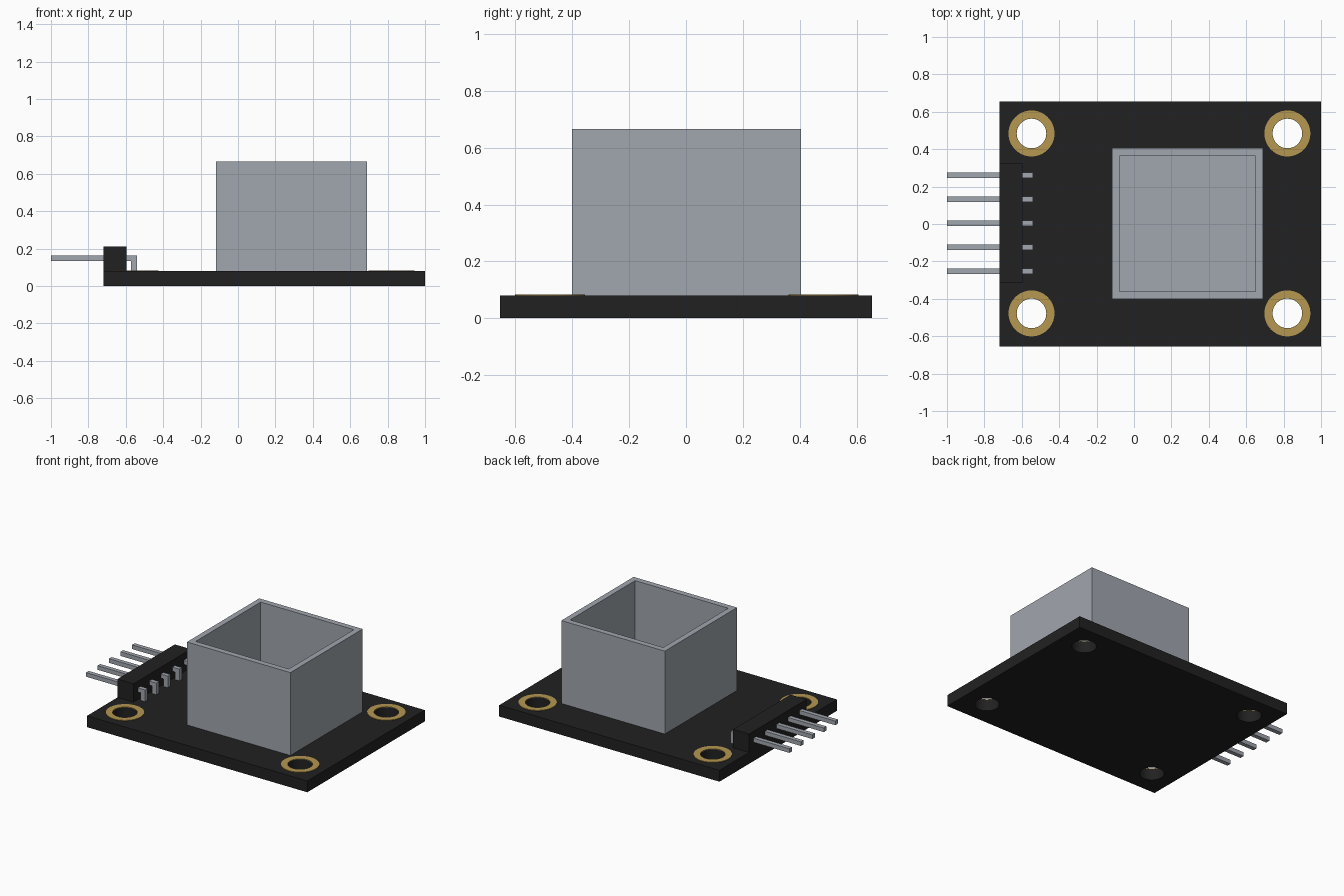
import bpy, bmesh
from math import radians
from mathutils import Matrix, Vector

cube = bpy.data.objects.get("Cube")
if cube:
    bpy.data.objects.remove(cube, do_unlink=True)


def material(name, rgb):
    m = bpy.data.materials.new(name)
    m.use_nodes = True
    m.diffuse_color = (*rgb, 1)
    m.node_tree.nodes["Principled BSDF"].inputs["Base Color"].default_value = (*rgb, 1)
    return m


BLACK = material("matte black", (0.0152, 0.0152, 0.0152))
GREY = material("light grey", (0.355, 0.385, 0.425))
GOLD = material("gold plating", (0.46, 0.31, 0.08))


def finish(name, bm, mat):
    bmesh.ops.recalc_face_normals(bm, faces=bm.faces)
    mesh = bpy.data.meshes.new(name)
    bm.to_mesh(mesh)
    bm.free()
    mesh.materials.append(mat)
    ob = bpy.data.objects.new(name, mesh)
    bpy.context.collection.objects.link(ob)
    return ob


def box(name, lo, hi, mat):
    lo, hi = Vector(lo), Vector(hi)
    bm = bmesh.new()
    bmesh.ops.create_cube(bm, size=1, matrix=Matrix.Translation((lo + hi) / 2)
                          @ Matrix.Diagonal((*(hi - lo), 1)))
    return finish(name, bm, mat)


def cylinder(bm, x, y, z0, z1, r):
    bmesh.ops.create_cone(bm, cap_ends=True, segments=48, radius1=r, radius2=r, depth=z1 - z0,
                          matrix=Matrix.Translation((x, y, (z0 + z1) / 2)))


def smooth(ob):
    bpy.ops.object.select_all(action='DESELECT')
    ob.select_set(True)
    bpy.context.view_layer.objects.active = ob
    bpy.ops.object.shade_smooth_by_angle(angle=radians(30))


def cut(ob, cutter):
    mod = ob.modifiers.new("cut", 'BOOLEAN')
    mod.operation, mod.solver, mod.object = 'DIFFERENCE', 'EXACT', cutter
    bpy.context.view_layer.objects.active = ob
    bpy.ops.object.modifier_apply(modifier=mod.name)


BOARD_TOP = 0.08
HOLES = [(x, y) for x in (-0.548, 0.82) for y in (-0.478, 0.484)]

# Circuit board, drilled at the four corners
board = box("circuit_board", (-0.72, -0.655, 0), (1, 0.655, BOARD_TOP), BLACK)
bm = bmesh.new()
for x, y in HOLES:
    cylinder(bm, x, y, -0.1, 0.2, 0.079)
drill = finish("drill", bm, BLACK)
cut(board, drill)
smooth(board)

# Gold rings around the mounting holes
for i, (x, y) in enumerate(HOLES):
    bm = bmesh.new()
    cylinder(bm, x, y, BOARD_TOP, BOARD_TOP + 0.004, 0.123)
    ring = finish(f"mounting_ring_{i + 1}", bm, GOLD)
    cut(ring, drill)
    smooth(ring)
bpy.data.objects.remove(drill, do_unlink=True)

# Open-topped sensor housing: inset the top, then push it down to form the well
housing = box("sensor_housing", (-0.118, -0.401, BOARD_TOP), (0.69, 0.405, 0.665), GREY)
bm = bmesh.new()
bm.from_mesh(housing.data)
top = max(bm.faces, key=lambda f: f.calc_center_median().z)
bmesh.ops.inset_region(bm, faces=[top], thickness=0.057)
well = bmesh.ops.extrude_face_region(bm, geom=[top])
bmesh.ops.translate(bm, vec=(0, 0, -0.53),
                    verts=[v for v in well["geom"] if isinstance(v, bmesh.types.BMVert)])
bmesh.ops.delete(bm, geom=[top], context='FACES_ONLY')
bmesh.ops.recalc_face_normals(bm, faces=bm.faces)
bm.to_mesh(housing.data)
bm.free()

# Pin header block
box("header_block", (-0.72, -0.316, BOARD_TOP), (-0.595, 0.324, 0.21), BLACK)

# Right-angle pins, bent down through the board
PIN = [(-1, 0.133), (-0.573, 0.133), (-0.573, 0.001), (-0.54, 0.001), (-0.54, 0.162), (-1, 0.162)]
WIDTH = 0.03
for i in range(5):
    y = 0.004 + (i - 2) * 0.128
    bm = bmesh.new()
    side = bm.faces.new([bm.verts.new((x, y - WIDTH / 2, z)) for x, z in PIN])
    ext = bmesh.ops.extrude_face_region(bm, geom=[side])
    bmesh.ops.translate(bm, vec=(0, WIDTH, 0),
                        verts=[v for v in ext["geom"] if isinstance(v, bmesh.types.BMVert)])
    finish(f"header_pin_{i + 1}", bm, GREY)
